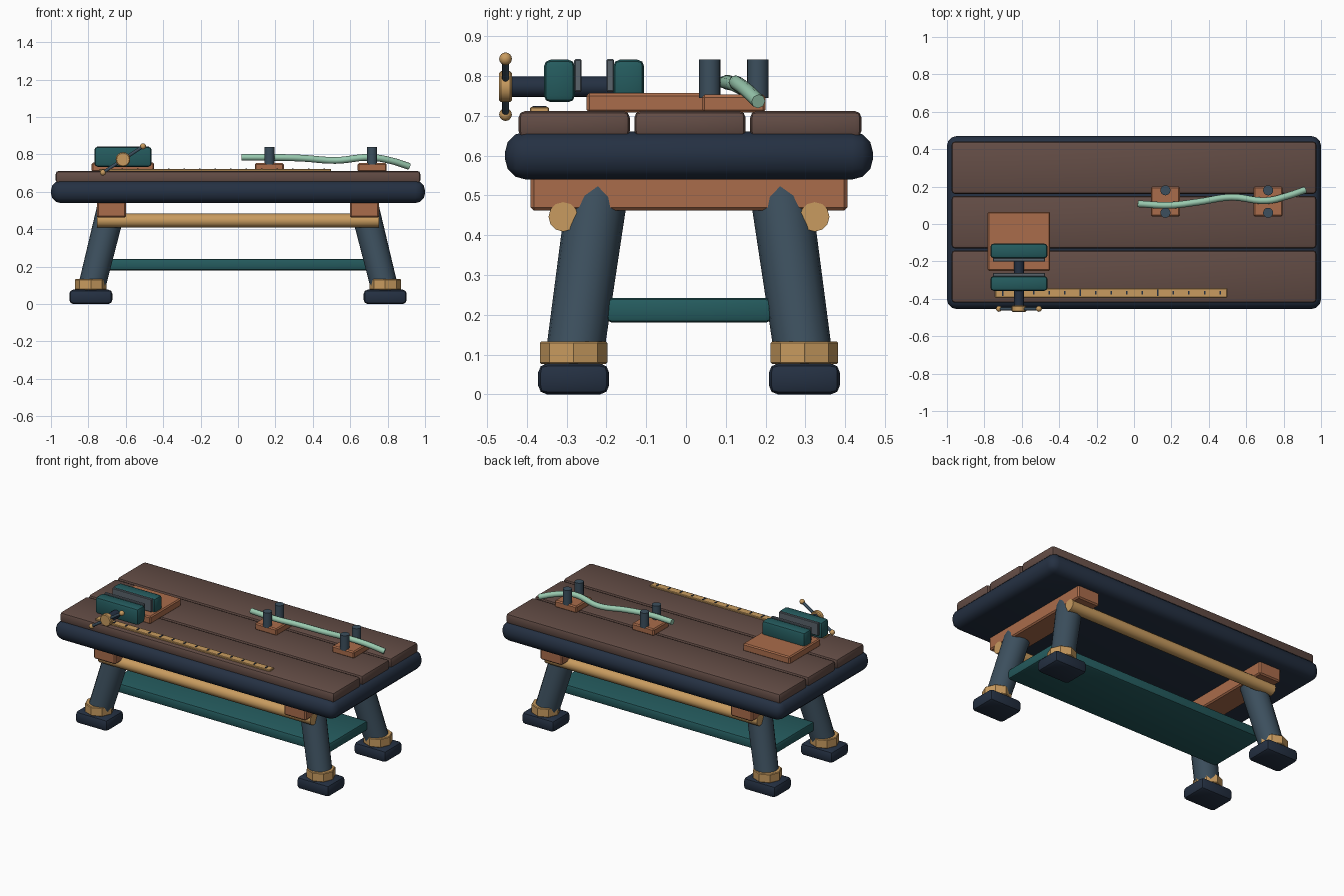
import bpy, bmesh, math
from mathutils import Vector

cube = bpy.data.objects.get("Cube")
if cube:
    bpy.data.objects.remove(cube, do_unlink=True)


def material(name, rgb, rough=0.6):
    m = bpy.data.materials.new(name)
    m.use_nodes = True
    col = (*rgb, 1)
    m.diffuse_color = col
    node = next(n for n in m.node_tree.nodes if n.type == 'BSDF_PRINCIPLED')
    node.inputs["Base Color"].default_value = col
    node.inputs["Roughness"].default_value = rough
    return m


NAVY = material("navy", (0.018, 0.03, 0.055))
WOOD = material("dark_wood", (0.125, 0.073, 0.06))
COPPER = material("copper_wood", (0.40, 0.15, 0.07))
TAN = material("brass_tan", (0.58, 0.33, 0.115))
TEAL = material("teal", (0.018, 0.105, 0.112))
SLATE = material("slate", (0.045, 0.078, 0.11))
MINT = material("mint", (0.32, 0.59, 0.43))
GREY = material("jaw_grey", (0.10, 0.125, 0.147))

MID = 0.0075  # bench centre line in y


def finish(ob, mat, smooth=True, angle=35):
    ob.data.materials.append(mat)
    bpy.ops.object.select_all(action='DESELECT')
    ob.select_set(True)
    bpy.context.view_layer.objects.active = ob
    if smooth:
        bpy.ops.object.shade_smooth_by_angle(angle=math.radians(angle))
    return ob


def from_bmesh(name, bm, mat, smooth=True, angle=35):
    me = bpy.data.meshes.new(name)
    bm.to_mesh(me)
    bm.free()
    ob = bpy.data.objects.new(name, me)
    bpy.context.collection.objects.link(ob)
    return finish(ob, mat, smooth, angle)


def box(name, x, y, z, mat, bevel=0.0, segments=2):
    """Box from (min, max) ranges, with rounded edges."""
    bm = bmesh.new()
    bmesh.ops.create_cube(bm, size=1)
    for v in bm.verts:
        v.co = [r[0] + (c + 0.5) * (r[1] - r[0]) for c, r in zip(v.co, (x, y, z))]
    if bevel:
        bmesh.ops.bevel(bm, geom=bm.edges[:], offset=bevel, segments=segments,
                        profile=0.5, affect='EDGES')
    return from_bmesh(name, bm, mat, bevel > 0)


def rod(name, a, b, r1, mat, r2=None, sides=16, smooth=True, bevel=0.0):
    """Cylinder or taper between two points."""
    a, b = Vector(a), Vector(b)
    bm = bmesh.new()
    bmesh.ops.create_cone(bm, cap_ends=True, segments=sides, radius1=r1,
                          radius2=r1 if r2 is None else r2, depth=(b - a).length)
    if bevel:
        rims = [e for e in bm.edges if abs(e.verts[0].co.z - e.verts[1].co.z) < 1e-5]
        bmesh.ops.bevel(bm, geom=rims, offset=bevel, segments=1, affect='EDGES')
    turn = Vector((0, 0, 1)).rotation_difference(b - a).to_matrix()
    for v in bm.verts:
        v.co = turn @ v.co + (a + b) / 2
    return from_bmesh(name, bm, mat, smooth, 40)


def ball(name, centre, r, mat):
    bm = bmesh.new()
    bmesh.ops.create_uvsphere(bm, u_segments=12, v_segments=8, radius=r)
    bmesh.ops.translate(bm, verts=bm.verts[:], vec=centre)
    return from_bmesh(name, bm, mat, True, 60)


# Table top: thick frame with three planks
box("top_frame", (-1, 1), (-0.455, 0.47), (0.54, 0.66), NAVY, 0.052, 3)
for i, name in enumerate(("front_plank", "middle_plank", "back_plank")):
    y0 = -0.421 + i * 0.291
    box(name, (-0.975, 0.975), (y0, y0 + 0.28), (0.645, 0.712), WOOD, 0.017)

# Trestles: cross rails, splayed legs, collars and feet
for sx, side in ((-1, "right"), (1, "left")):
    x = sx * 0.676
    box(side + "_cross_rail", (x - 0.078, x + 0.078), (MID - 0.398, MID + 0.398),
        (0.462, 0.56), COPPER, 0.008, 1)
    for sy, end in ((-1, "front"), (1, "back")):
        tag = end + "_" + side
        fx, fy = sx * 0.787, MID + sy * 0.29
        rod(tag + "_leg", (sx * 0.79, MID + sy * 0.293, 0.06),
            (sx * 0.672, MID + sy * 0.226, 0.535), 0.072, SLATE, 0.077, 16)
        rod(tag + "_collar", (fx, fy, 0.076), (fx, fy, 0.133), 0.085, TAN,
            sides=8, smooth=False, bevel=0.004)
        box(tag + "_foot", (fx - 0.115, fx + 0.115), (fy - 0.089, fy + 0.089),
            (0, 0.077), NAVY, 0.022)

# Stretcher poles and lower shelf
for sy, end in ((-1, "front"), (1, "back")):
    y = MID + sy * 0.316
    rod(end + "_stretcher", (-0.755, y, 0.446), (0.755, y, 0.446), 0.037, TAN, sides=12)
box("lower_shelf", (-0.775, 0.775), (MID - 0.207, MID + 0.207), (0.18, 0.242), TEAL, 0.014)

# Vise: base, jaws with grip plates, screw and handle
VX, VZ = -0.615, 0.773
box("vise_base", (VX - 0.167, VX + 0.167), (-0.25, 0.065), (0.708, 0.757), COPPER, 0.007, 1)
for name, y0 in (("front", -0.357), ("back", -0.183)):
    box(name + "_jaw", (VX - 0.153, VX + 0.153), (y0, y0 + 0.078), (0.734, 0.841), TEAL, 0.017)
for name, y0 in (("front", -0.281), ("back", -0.2)):
    box(name + "_jaw_plate", (VX - 0.14, VX + 0.14), (y0, y0 + 0.019), (0.76, 0.842), GREY, 0.003, 1)
rod("vise_screw", (VX, -0.445, VZ), (VX, -0.12, VZ), 0.026, NAVY)
rod("vise_hub", (VX, -0.47, VZ), (VX, -0.437, VZ), 0.039, TAN, bevel=0.005)
tip = Vector((0.107, 0, 0.07))
centre = Vector((VX, -0.4535, VZ))
rod("vise_handle", centre - tip, centre + tip, 0.009, SLATE, sides=10)
for s, name in ((-1, "lower"), (1, "upper")):
    ball(name + "_handle_knob", centre + tip * s, 0.016, TAN)

# Ruler with raised tick plates, every fifth one long
box("ruler", (-0.742, 0.498), (-0.392, -0.344), (0.708, 0.722), TAN, 0.003, 1)
for i in range(15):
    x = -0.702 + i * 0.083
    half = 0.018 if i % 5 == 0 else 0.010
    box(f"ruler_tick_{i + 1}", (x - 0.004, x + 0.004), (-0.368 - half, -0.368 + half),
        (0.720, 0.725), NAVY)

# Peg blocks holding the bent tube
for name, x in (("middle", 0.168), ("left", 0.717)):
    box(name + "_peg_block", (x - 0.078, x + 0.078), (0.04, 0.2), (0.708, 0.753), COPPER, 0.007, 1)
    for end, y in (("front", 0.06), ("back", 0.18)):
        rod(f"{name}_{end}_peg", (x, y, 0.745), (x, y, 0.841), 0.027, SLATE)

path = ((0.02, 0.108, 0.785), (0.19, 0.100, 0.784), (0.34, 0.117, 0.780),
        (0.52, 0.143, 0.768), (0.71, 0.125, 0.784), (0.82, 0.150, 0.766),
        (0.915, 0.182, 0.736))
curve = bpy.data.curves.new("bent_tube_path", 'CURVE')
curve.dimensions = '3D'
curve.bevel_depth = 0.018
curve.bevel_resolution = 2
curve.resolution_u = 6
curve.use_fill_caps = True
spline = curve.splines.new('BEZIER')
spline.bezier_points.add(len(path) - 1)
for p, co in zip(spline.bezier_points, path):
    p.co = co
    p.handle_left_type = p.handle_right_type = 'AUTO'
tube = bpy.data.objects.new("bent_tube", curve)
bpy.context.collection.objects.link(tube)
bpy.ops.object.select_all(action='DESELECT')
tube.select_set(True)
bpy.context.view_layer.objects.active = tube
bpy.ops.object.convert(target='MESH')
finish(bpy.context.view_layer.objects.active, MINT, True, 50)
